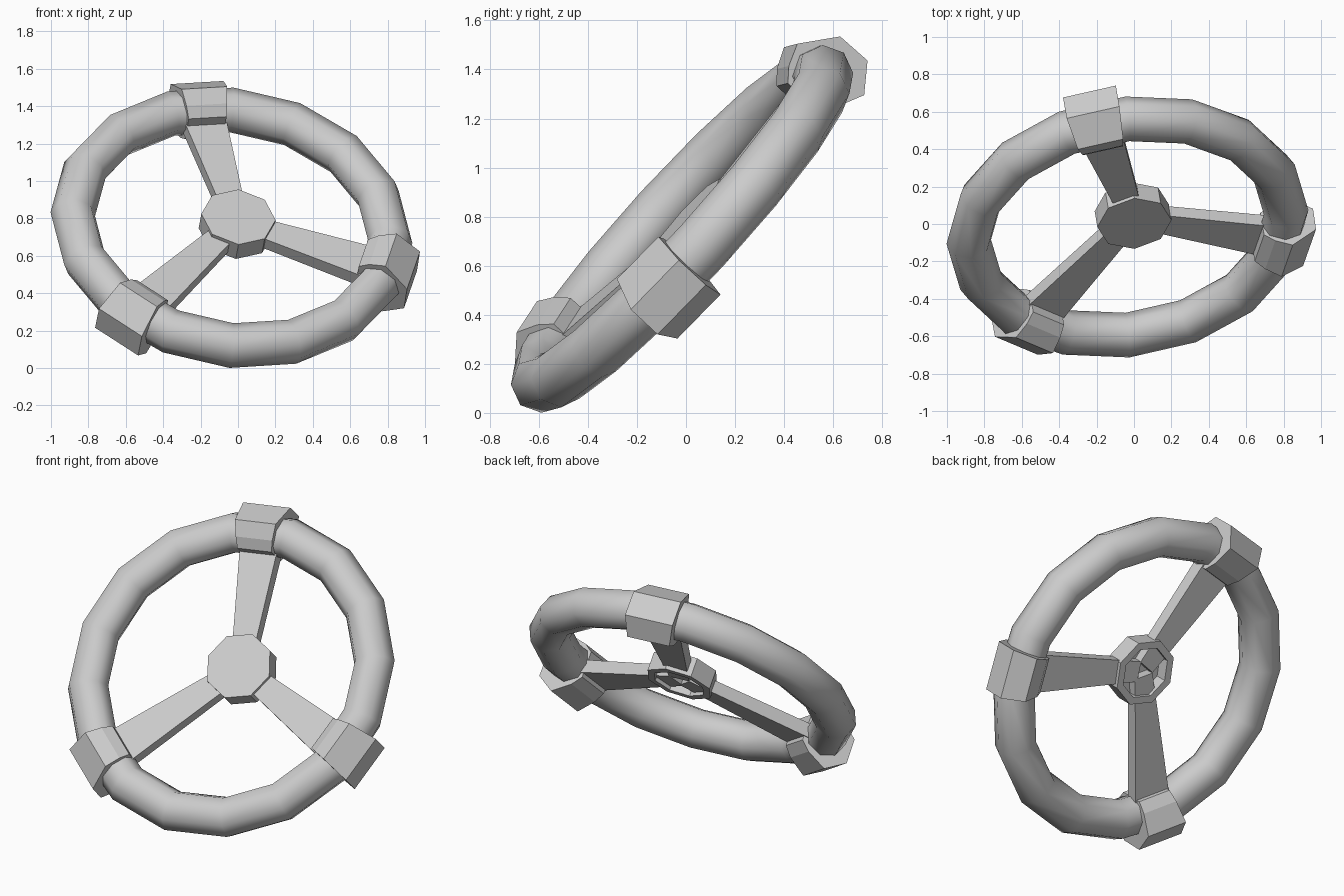
import bpy, bmesh
from math import sin, cos, pi, radians
from mathutils import Vector, Matrix

if "Cube" in bpy.data.objects:
    bpy.data.objects.remove(bpy.data.objects["Cube"])

# Wheel frame: u and v lie in the wheel plane, n is its facing axis
n = Vector((0.125, -0.73, 0.67)).normalized()
u = (Vector((1, 0, 0)) - n * n.x).normalized()
v = n.cross(u)
FRAME = Matrix.Translation((-0.035, -0.016, 0.75)) @ Matrix((u, v, n)).transposed().to_4x4()

R, TUBE = 0.855, 0.12
HUB = Vector((0.034, 0.055, 0))
ANGLES = (101, -14, 233)


def loft(name, rings, closed=False, caps=(True, True), smooth=False):
    """Skin a list of equal-length point rings into one object."""
    bm = bmesh.new()
    vs = [[bm.verts.new(p) for p in ring] for ring in rings]
    k = len(rings[0])
    for i in range(len(vs) if closed else len(vs) - 1):
        a, b = vs[i], vs[(i + 1) % len(vs)]
        for j in range(k):
            bm.faces.new((a[j], a[(j + 1) % k], b[(j + 1) % k], b[j]))
    if not closed:
        if caps[0]:
            bm.faces.new(vs[0])
        if caps[1]:
            bm.faces.new(vs[-1])
    bmesh.ops.recalc_face_normals(bm, faces=bm.faces)
    for f in bm.faces:
        f.smooth = smooth
    me = bpy.data.meshes.new(name)
    bm.to_mesh(me)
    bm.free()
    ob = bpy.data.objects.new(name, me)
    ob.matrix_world = FRAME
    bpy.context.collection.objects.link(ob)
    return ob


def section(angle, profile):
    """Place a (radius, height) profile at an angle round the wheel."""
    return [(r * cos(angle), r * sin(angle), h) for r, h in profile]


def octagon(radius, h):
    return [(HUB.x + radius * cos(pi / 2 + k * pi / 4),
             HUB.y + radius * sin(pi / 2 + k * pi / 4), h) for k in range(8)]


# Rim: 16 segments, octagonal tube
tube = [(R + TUBE * cos(k * pi / 4), TUBE * sin(k * pi / 4)) for k in range(8)]
loft("rim", [section(k * pi / 8, tube) for k in range(16)], closed=True, smooth=True)

# Hub: octagonal cup, open at the back with a thin wall
loft("hub", [octagon(0.2, 0.03), octagon(0.2, -0.085), octagon(0.155, -0.085),
             octagon(0.155, -0.01)])

# Clamps round the rim, and tapered spokes running to the hub
clamp = [(0.73, 0.08), (0.785, 0.125), (0.875, 0.16), (1.015, 0.05),
         (1.018, -0.1), (0.905, -0.185), (0.785, -0.13), (0.73, -0.08)]
for i, deg in enumerate(ANGLES):
    a = radians(deg)
    loft(f"clamp_{i + 1}", [section(a - 0.143, clamp), section(a + 0.143, clamp)])

    end = Vector((0.76 * cos(a), 0.76 * sin(a), 0))
    d = (end - HUB).normalized()
    side = Vector((-d.y, d.x, 0))

    def box_ring(c, half, top, bottom):
        return [c + side * s * half + Vector((0, 0, h))
                for s, h in ((-1, bottom), (1, bottom), (1, top), (-1, top))]
    loft(f"spoke_{i + 1}", [box_ring(HUB + d * 0.03, 0.06, 0.005, -0.065),
                            box_ring(end, 0.115, 0.025, -0.055)])
